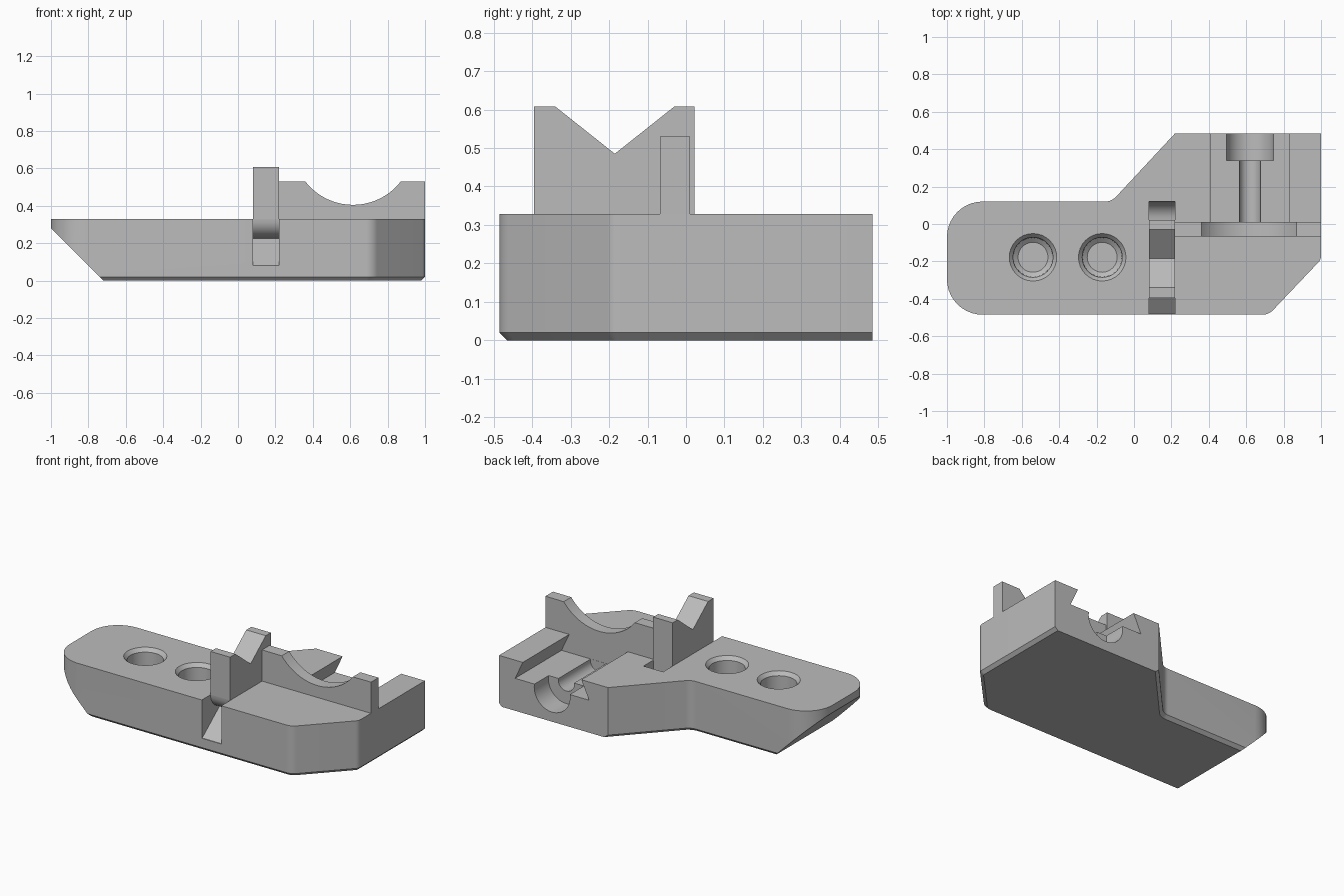
import bpy, bmesh, math
from mathutils import Vector

cube = bpy.data.objects.get("Cube")
if cube:
    bpy.data.objects.remove(cube)

grey = bpy.data.materials.new("plain grey")
grey.use_nodes = True
grey.diffuse_color = (0.5, 0.5, 0.5, 1)
grey.node_tree.nodes["Principled BSDF"].inputs["Base Color"].default_value = (0.5, 0.5, 0.5, 1)

TOP = 0.328      # deck height
BACK = 0.485     # rear face
HOLE_Y = -0.178


def make(name, bm):
    bmesh.ops.recalc_face_normals(bm, faces=bm.faces)
    mesh = bpy.data.meshes.new(name)
    bm.to_mesh(mesh)
    bm.free()
    ob = bpy.data.objects.new(name, mesh)
    bpy.context.collection.objects.link(ob)
    mesh.materials.append(grey)
    return ob


def prism(points, place, shift):
    """Extrude a 2D outline; place maps its points to 3D, shift is the extrusion."""
    bm = bmesh.new()
    face = bm.faces.new([bm.verts.new(place(a, b)) for a, b in points])
    new = bmesh.ops.extrude_face_region(bm, geom=[face])["geom"]
    bmesh.ops.translate(bm, vec=shift, verts=[v for v in new if isinstance(v, bmesh.types.BMVert)])
    return bm


def along_x(name, points, x0, x1):
    return make(name, prism(points, lambda y, z: (x0, y, z), (x1 - x0, 0, 0)))


def along_y(name, points, y0, y1):
    return make(name, prism(points, lambda x, z: (x, y0, z), (0, y1 - y0, 0)))


def arc(cx, cy, r, a0, a1, steps):
    angles = [math.radians(a0 + (a1 - a0) * i / steps) for i in range(steps + 1)]
    return [(cx + r * math.cos(a), cy + r * math.sin(a)) for a in angles]


def fillet(corners, steps=10):
    """Round each (x, y, radius) corner of a closed outline."""
    out = []
    for i, (x, y, r) in enumerate(corners):
        p = Vector((x, y))
        if r == 0:
            out.append(p)
            continue
        a = (Vector(corners[i - 1][:2]) - p).normalized()
        b = (Vector(corners[(i + 1) % len(corners)][:2]) - p).normalized()
        half = a.angle(b) / 2
        centre = p + (a + b).normalized() * r / math.sin(half)
        s = p + a * r / math.tan(half) - centre
        e = p + b * r / math.tan(half) - centre
        turn = s.angle_signed(e)
        for k in range(steps + 1):
            t = -turn * k / steps
            out.append(centre + Vector((s.x * math.cos(t) - s.y * math.sin(t),
                                        s.x * math.sin(t) + s.y * math.cos(t))))
    return out


def cut(target, cutter):
    cutter.hide_render = True
    mod = target.modifiers.new("cut", "BOOLEAN")
    mod.operation, mod.solver, mod.object = "DIFFERENCE", "EXACT", cutter
    bpy.context.view_layer.objects.active = target
    bpy.ops.object.modifier_apply(modifier=mod.name)
    bpy.data.objects.remove(cutter)


def slice_off(bm, point, normal):
    geom = bm.verts[:] + bm.edges[:] + bm.faces[:]
    res = bmesh.ops.bisect_plane(bm, geom=geom, plane_co=point, plane_no=normal, clear_outer=True)
    edges = [g for g in res["geom_cut"] if isinstance(g, bmesh.types.BMEdge)]
    bmesh.ops.holes_fill(bm, edges=edges)


# Base plate: rounded outline, chamfered underside, flat rear and slanted end
outline = fillet([(-1, -BACK, 0.19), (0.72, -BACK, 0.08), (1, -0.19, 0.05), (1, 0.6, 0),
                  (0.327, 0.6, 0), (-0.12, 0.12, 0.08), (-1, 0.12, 0.19)])
bm = prism(outline, lambda x, y: (x, y, 0), (0, 0, TOP))
rim = [e for e in bm.edges if all(v.co.z < 0.001 for v in e.verts)]
bmesh.ops.bevel(bm, geom=rim, offset=0.02, segments=1, affect="EDGES")
slice_off(bm, (0, BACK, 0), (0, 1, 0))
slice_off(bm, (-0.72, 0, 0), (-1, 0, -1))
base = make("base_plate", bm)

# Screw pockets with a chamfered rim and a tapered bottom
for x in (-0.54, -0.17):
    bm = bmesh.new()
    rings = []
    for r, z in ((0.127, 0.4), (0.127, TOP), (0.107, 0.305), (0.105, 0.17), (0.08, 0.15)):
        rings.append([bm.verts.new((px, py, z)) for px, py in arc(x, HOLE_Y, r, 0, 348.75, 31)])
    for lo, hi in zip(rings, rings[1:]):
        for i in range(32):
            j = (i + 1) % 32
            bm.faces.new((lo[i], lo[j], hi[j], hi[i]))
    bm.faces.new(rings[0])
    bm.faces.new(rings[-1])
    cut(base, make("pocket_cutter", bm))

# Slot ahead of and behind the notched plate
front_slot = [(-0.6, 0.08), (-0.48, 0.08), (-0.295, 0.225)]
front_slot += arc(-0.295, TOP, 0.1, 265, 180, 8) + [(-0.395, 0.5), (-0.6, 0.5)]
cut(base, along_x("front_slot_cutter", front_slot, 0.08, 0.22))
rear_slot = arc(0.02, TOP, 0.1, 270, 360, 8) + [(0.12, 0.5), (0.02, 0.5)]
cut(base, along_x("rear_slot_cutter", rear_slot, 0.08, 0.22))

# Dovetail channel open to the rear
dovetail = [(0.41, 0.5), (0.41, TOP), (0.355, 0.21), (0.885, 0.21), (0.83, TOP), (0.83, 0.5)]
cut(base, along_y("dovetail_cutter", dovetail, 0.01, 0.6))

# Bolt groove and its wider head recess
cut(base, along_y("bolt_cutter", arc(0.62, 0.2, 0.057, 0, 345, 23), 0.011, 0.5))
cut(base, along_y("bolt_head_cutter", arc(0.62, 0.19, 0.128, 0, 352.5, 47), 0.34, 0.6))

# Upright plate with a V notch
plate = [(-0.395, TOP), (0.022, TOP), (0.022, 0.608), (-0.03, 0.608),
         (-0.185, 0.485), (-0.34, 0.608), (-0.395, 0.608)]
along_x("v_notch_plate", plate, 0.08, 0.22)

# Upright cradle with a round dip
dip = arc(0.615, 0.728, 0.323, 322, 218, 28)
cradle = [(0.22, 0.53), (0.22, TOP), (1, TOP), (1, 0.53)] + dip
along_y("round_cradle", cradle, -0.067, 0.01)

# Smooth the rounded sides, keep the edges crisp
for ob in bpy.context.scene.objects:
    if ob.type == "MESH" and grey.name in ob.data.materials:
        bpy.ops.object.select_all(action="DESELECT")
        ob.select_set(True)
        bpy.context.view_layer.objects.active = ob
        bpy.ops.object.shade_smooth_by_angle(angle=math.radians(25))
